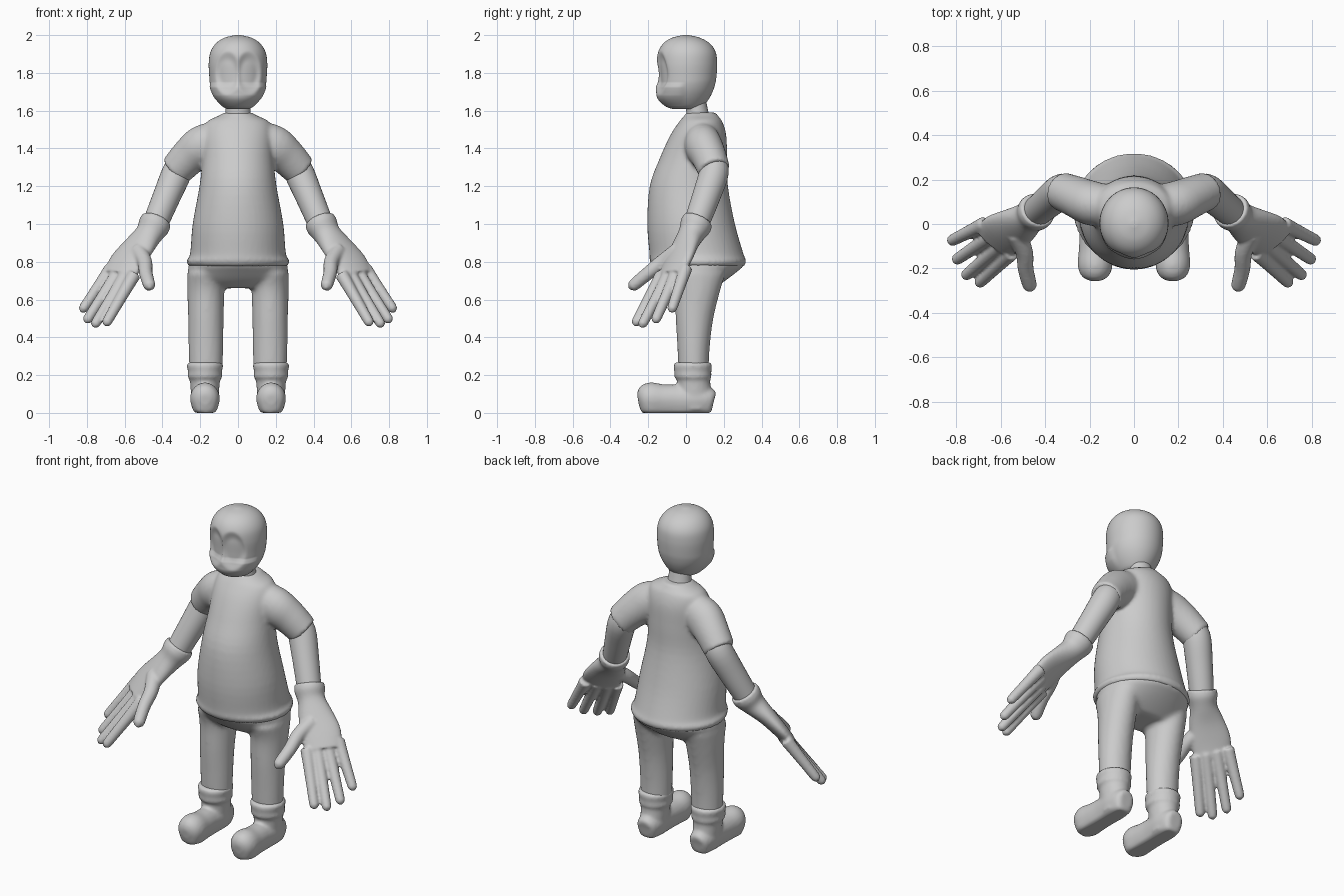
import bpy, bmesh, math
from mathutils import Vector

if "Cube" in bpy.data.objects:
    bpy.data.objects.remove(bpy.data.objects["Cube"])


def spline(secs, sub):
    """Catmull-Rom interpolation of section tuples."""
    out = []
    for i in range(len(secs) - 1):
        p0, p1 = secs[max(i - 1, 0)], secs[i]
        p2, p3 = secs[i + 1], secs[min(i + 2, len(secs) - 1)]
        for k in range(sub):
            t = k / sub
            out.append([0.5 * (2 * b + (c - a) * t + (2 * a - 5 * b + 4 * c - d) * t * t
                               + (3 * b - a - 3 * c + d) * t ** 3)
                        for a, b, c, d in zip(p0, p1, p2, p3)])
    out.append(list(secs[-1]))
    return out


def loft(bm, secs, side=None, n=32, sub=4, flip=1):
    """Elliptical tube through (x, y, z, a, b); horizontal rings unless side is given."""
    pts = spline(secs, sub)
    rings = []
    for i, (x, y, z, a, b) in enumerate(pts):
        U, V = Vector((1, 0, 0)), Vector((0, 1, 0))
        if side:
            T = Vector(pts[min(i + 1, len(pts) - 1)][:3]) - Vector(pts[max(i - 1, 0)][:3])
            T.normalize()
            U = Vector(side)
            U = (U - T * U.dot(T)).normalized()
            V = T.cross(U)
        ring = []
        for k in range(n):
            w = 2 * math.pi * k / n
            p = Vector((x, y, z)) + U * a * math.cos(w) + V * b * math.sin(w)
            ring.append(bm.verts.new((p.x * flip, p.y, p.z)))
        rings.append(ring)
    for r, s in zip(rings, rings[1:]):
        for k in range(n):
            bm.faces.new((r[k], r[(k + 1) % n], s[(k + 1) % n], s[k]))
    bm.faces.new(rings[0][::-1])
    bm.faces.new(rings[-1])


def finish(name, bm, voxel=0, smooth=5, mirror=False):
    """Make the object; voxel > 0 fuses the lofts into one skin."""
    bmesh.ops.recalc_face_normals(bm, faces=bm.faces)
    for f in bm.faces:
        f.smooth = True
    me = bpy.data.meshes.new(name)
    bm.to_mesh(me)
    bm.free()
    ob = bpy.data.objects.new(name, me)
    bpy.context.collection.objects.link(ob)
    if voxel:
        m = ob.modifiers.new("Fuse", 'REMESH')
        m.mode = 'VOXEL'
        m.voxel_size = voxel
        m.use_smooth_shade = True
        m = ob.modifiers.new("Soften", 'SMOOTH')
        m.factor = 0.5
        m.iterations = smooth
    if mirror:
        m = ob.modifiers.new("Mirror", 'MIRROR')
        m.use_mirror_merge = False
    return ob


def body(rows, cx=0):
    """Rows of (y centre, z, half width, half depth)."""
    return [(cx, y, z, a, b) for y, z, a, b in rows]


# Head with shallow eye sockets and a raised muzzle
bm = bmesh.new()
loft(bm, body([(-.005, 1.61, .06, .07), (-.01, 1.625, .086, .102), (-.012, 1.66, .115, .132),
               (-.005, 1.70, .136, .146), (.001, 1.74, .148, .153), (.004, 1.78, .152, .157),
               (.005, 1.85, .155, .16), (.005, 1.91, .146, .152), (.003, 1.955, .118, .124),
               (0, 1.985, .074, .076), (0, 2.0, .015, .015)]), n=96, sub=8)
for v in bm.verts:
    x, y, z = v.co
    if y < 0:
        d = 1 - ((abs(x) - .055) / .07) ** 2 - ((z - 1.80) / .12) ** 2
        d = min(max(d * 1.3, 0), 1)
        v.co.y += .02 * d * d * (3 - 2 * d)
        up = min(max((1.75 - z) / .025, 0), 1) * min(max((z - 1.63) / .05, 0), 1)
        v.co.y -= .007 * up * min(1, -y / .05)
        v.co.x += math.copysign(.008, x) * up * min(1, -y / .03) * min(1, abs(x) / .08)
finish("head", bm)

# Neck
bm = bmesh.new()
loft(bm, body([(.07, 1.53, .085, .075), (.062, 1.58, .068, .06), (.05, 1.66, .062, .055)]))
finish("neck", bm)

# Shirt with short sleeves
bm = bmesh.new()
loft(bm, body([(.067, .778, .262, .243), (.063, .806, .274, .256), (.056, .84, .254, .249),
               (.027, 1.0, .24, .232), (.015, 1.2, .204, .207), (.04, 1.35, .188, .178),
               (.065, 1.47, .185, .148), (.078, 1.54, .165, .115), (.08, 1.572, .105, .09),
               (.08, 1.59, .072, .078)]), n=48)
for s in (1, -1):
    loft(bm, [(.09, .08, 1.45, .09, .10), (.185, .092, 1.412, .10, .112),
              (.255, .12, 1.36, .093, .10), (.33, .15, 1.282, .085, .088)],
         side=(0, 1, 0), flip=s)
finish("shirt", bm, .011, smooth=4)

# Trousers
bm = bmesh.new()
loft(bm, body([(.065, .82, .25, .23), (.07, .785, .262, .24), (.067, .75, .263, .207),
               (.06, .70, .252, .148), (.06, .66, .205, .09)]), n=48)
for s in (1, -1):
    loft(bm, body([(.06, .74, .098, .15), (.06, .65, .098, .122), (.045, .5, .094, .1),
                   (.04, .35, .092, .086), (.04, .22, .088, .08)], cx=.17), flip=s)
finish("trousers", bm, .014)

# Bare forearms
bm = bmesh.new()
loft(bm, [(.28, .14, 1.36, .055, .06), (.32, .15, 1.28, .077, .078),
          (.38, .105, 1.14, .074, .073), (.447, .047, .98, .066, .066)], side=(0, 1, 0))
finish("forearm", bm, mirror=True)

# Gloves: flared cuff and palm, four fingers, thumb
bm = bmesh.new()
ACROSS = (.74, .64, .21)
loft(bm, [(.432, .064, 1.02, .082, .08), (.446, .05, .99, .085, .083),
          (.473, .028, .945, .076, .067), (.525, -.008, .88, .096, .052),
          (.587, -.045, .80, .112, .042), (.628, -.08, .73, .10, .035)], side=ACROSS)


def digit(path, r):
    pts = [Vector(p) for p in path]
    end = (pts[-1] - pts[-2]).normalized()
    secs = [(*p, k * r, k * r) for p, k in zip(pts, (1.25, 1.1, 1, .9))]
    secs += [(*(pts[-1] + end * r * .6), r * .6, r * .6), (*(pts[-1] + end * r), r * .1, r * .1)]
    loft(bm, secs, side=ACROSS, n=16)


for base, tip in (((.69, -.01, .74), (.817, -.073, .555)),
                  ((.65, -.06, .72), (.795, -.158, .498)),
                  ((.61, -.105, .705), (.753, -.228, .475)),
                  ((.568, -.145, .70), (.693, -.262, .483))):
    a, b = Vector(base), Vector(tip)
    digit((a.lerp(b, -.15), a.lerp(b, .25), a.lerp(b, .65), b), .029)
digit(((.53, -.04, .86), (.494, -.125, .80), (.488, -.2, .74), (.47, -.275, .678)), .036)
finish("glove", bm, .008, smooth=4, mirror=True)

# Boots: ankle with rolled cuff, and rounded foot flat on the ground
bm = bmesh.new()
loft(bm, body([(.05, .03, .068, .085), (.045, .10, .074, .09), (.04, .172, .08, .088),
               (.037, .19, .092, .098), (.036, .22, .09, .098), (.036, .25, .096, .102),
               (.036, .268, .088, .094)], cx=.175))
loft(bm, [(.175, .147, .062, .04, .045), (.175, .128, .066, .06, .064), (.175, .06, .072, .074, .074),
          (.175, -.04, .072, .07, .078), (.175, -.12, .073, .074, .078), (.175, -.19, .077, .078, .084),
          (.175, -.235, .073, .06, .066), (.175, -.254, .07, .025, .03)], side=(1, 0, 0))
for v in bm.verts:
    if v.co.z < .05:
        v.co.z = max(0, v.co.z - (.05 - v.co.z) * .5)
finish("boot", bm, .01, smooth=4, mirror=True)
